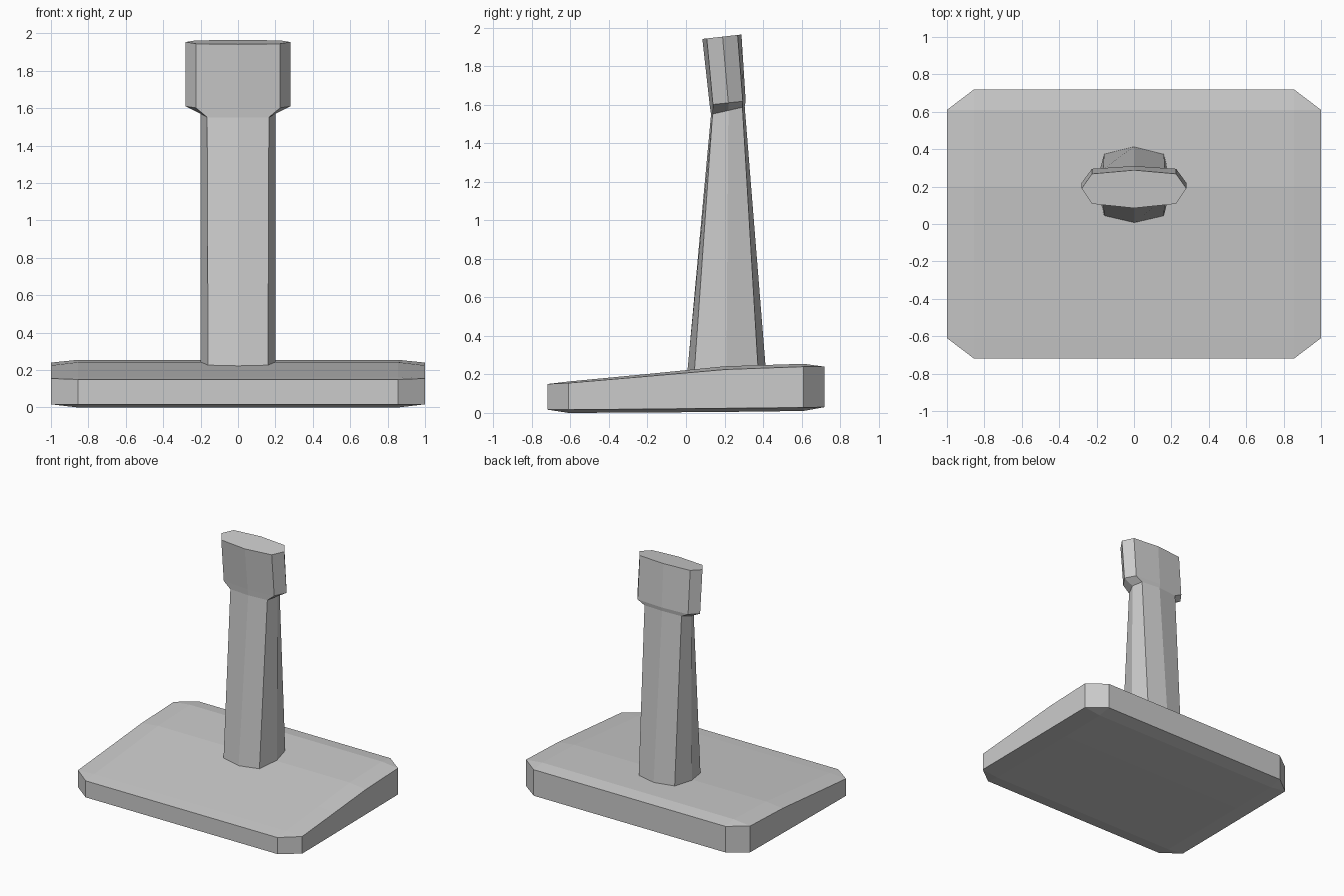
import bpy
import bmesh

cube = bpy.data.objects.get("Cube")
if cube:
    bpy.data.objects.remove(cube, do_unlink=True)

grey = bpy.data.materials.new("plain grey")
grey.use_nodes = True
grey.diffuse_color = (0.6, 0.6, 0.6, 1)
grey.node_tree.nodes["Principled BSDF"].inputs["Base Color"].default_value = (0.6, 0.6, 0.6, 1)


def finish(bm, name):
    bmesh.ops.recalc_face_normals(bm, faces=bm.faces)
    mesh = bpy.data.meshes.new(name)
    bm.to_mesh(mesh)
    bm.free()
    mesh.materials.append(grey)
    obj = bpy.data.objects.new(name, mesh)
    bpy.context.collection.objects.link(obj)
    return obj


# Base slab: each row is y, edge height, crown height, underside rim, underside
rows = [(-0.72, 0.15, 0.15, 0.017, 0.017), (-0.61, 0.155, 0.163, 0.017, 0.0),
        (-0.2, 0.19, 0.202, 0.02, 0.002), (0.2, 0.225, 0.242, 0.024, 0.005),
        (0.61, 0.24, 0.255, 0.028, 0.01), (0.72, 0.24, 0.24, 0.03, 0.03)]
columns = [-1, -0.855, 0, 0.855, 1]


def slab_sheet(bm, edge, crown):
    """Grid of faces with its four corners cut to triangles."""
    last_row, last_col = len(rows) - 1, len(columns) - 1
    grid = {}
    for j, row in enumerate(rows):
        for i, x in enumerate(columns):
            side, end = i in (0, last_col), j in (0, last_row)
            if not (side and end):
                z = row[edge] if side or end else row[crown]
                grid[i, j] = bm.verts.new((x, row[0], z))
    for j in range(last_row):
        for i in range(last_col):
            corners = [(i, j), (i + 1, j), (i + 1, j + 1), (i, j + 1)]
            bm.faces.new([grid[c] for c in corners if c in grid])


bm = bmesh.new()
slab_sheet(bm, 1, 2)
slab_sheet(bm, 3, 4)
# Side walls join the two open rims
bmesh.ops.bridge_loops(bm, edges=[e for e in bm.edges if e.is_boundary])
finish(bm, "base_slab")


# Post and flared head: one loft through eight-sided sections
def section(bm, half_w, shoulder, ys, z_front, z_back):
    xs = [0, shoulder, half_w, shoulder, 0, -shoulder, -half_w, -shoulder]
    loop = ys + ys[3:0:-1]
    slope = (z_back - z_front) / (ys[4] - ys[0])
    return [bm.verts.new((x, y, z_front + slope * (y - ys[0]))) for x, y in zip(xs, loop)]


bm = bmesh.new()
rings = [
    section(bm, 0.2, 0.16, [0.005, 0.042, 0.21, 0.375, 0.415], 0.19, 0.22),
    section(bm, 0.2, 0.165, [0.13, 0.138, 0.22, 0.293, 0.305], 1.55, 1.59),
    section(bm, 0.28, 0.225, [0.123, 0.14, 0.22, 0.295, 0.31], 1.6, 1.62),
    section(bm, 0.28, 0.225, [0.085, 0.108, 0.19, 0.268, 0.288], 1.942, 1.965),
]
for low, high in zip(rings, rings[1:]):
    for k in range(8):
        n = (k + 1) % 8
        bm.faces.new([low[k], low[n], high[n], high[k]])
bm.faces.new(rings[0])
bm.faces.new(rings[-1])
finish(bm, "post_and_head")
